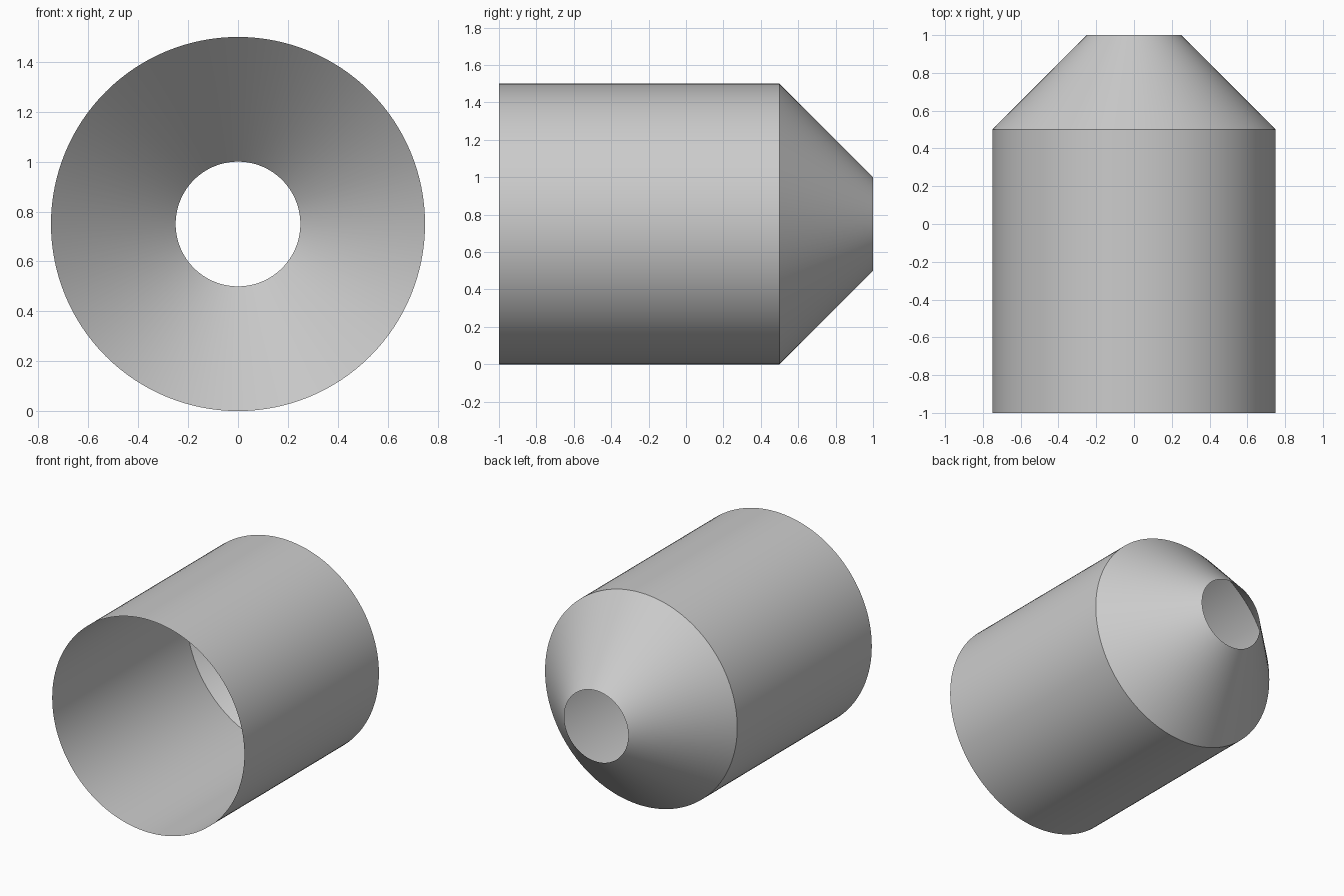
import bpy
import bmesh
from math import cos, sin, pi, radians

SIDES = 128
RADIUS = 0.75
MOUTH = 0.25

cube = bpy.data.objects.get("Cube")
if cube:
    bpy.data.objects.remove(cube, do_unlink=True)

# Plain grey surface
grey = bpy.data.materials.new("plain grey")
grey.use_nodes = True
colour = (0.6, 0.6, 0.6, 1)
grey.diffuse_color = colour
grey.node_tree.nodes["Principled BSDF"].inputs["Base Color"].default_value = colour


def open_shell(name, profile):
    """Sweep (y, radius) points round the long axis into an open thin shell."""
    bm = bmesh.new()
    rings = []
    for y, r in profile:
        angles = [2 * pi * i / SIDES for i in range(SIDES)]
        rings.append([bm.verts.new((r * cos(a), y, RADIUS + r * sin(a))) for a in angles])
    for near, far in zip(rings, rings[1:]):
        for i in range(SIDES):
            j = (i + 1) % SIDES
            bm.faces.new((near[i], far[i], far[j], near[j]))
    mesh = bpy.data.meshes.new(name)
    bm.to_mesh(mesh)
    bm.free()
    mesh.materials.append(grey)
    obj = bpy.data.objects.new(name, mesh)
    bpy.context.collection.objects.link(obj)
    bpy.ops.object.select_all(action="DESELECT")
    obj.select_set(True)
    bpy.context.view_layer.objects.active = obj
    bpy.ops.object.shade_smooth_by_angle(angle=radians(30))
    return obj


# Straight tube, open at the front
open_shell("barrel", [(-1, RADIUS), (0.5, RADIUS)])

# Tapered end with a round opening at the back
open_shell("tapered_nozzle", [(0.5, RADIUS), (1, MOUTH)])
